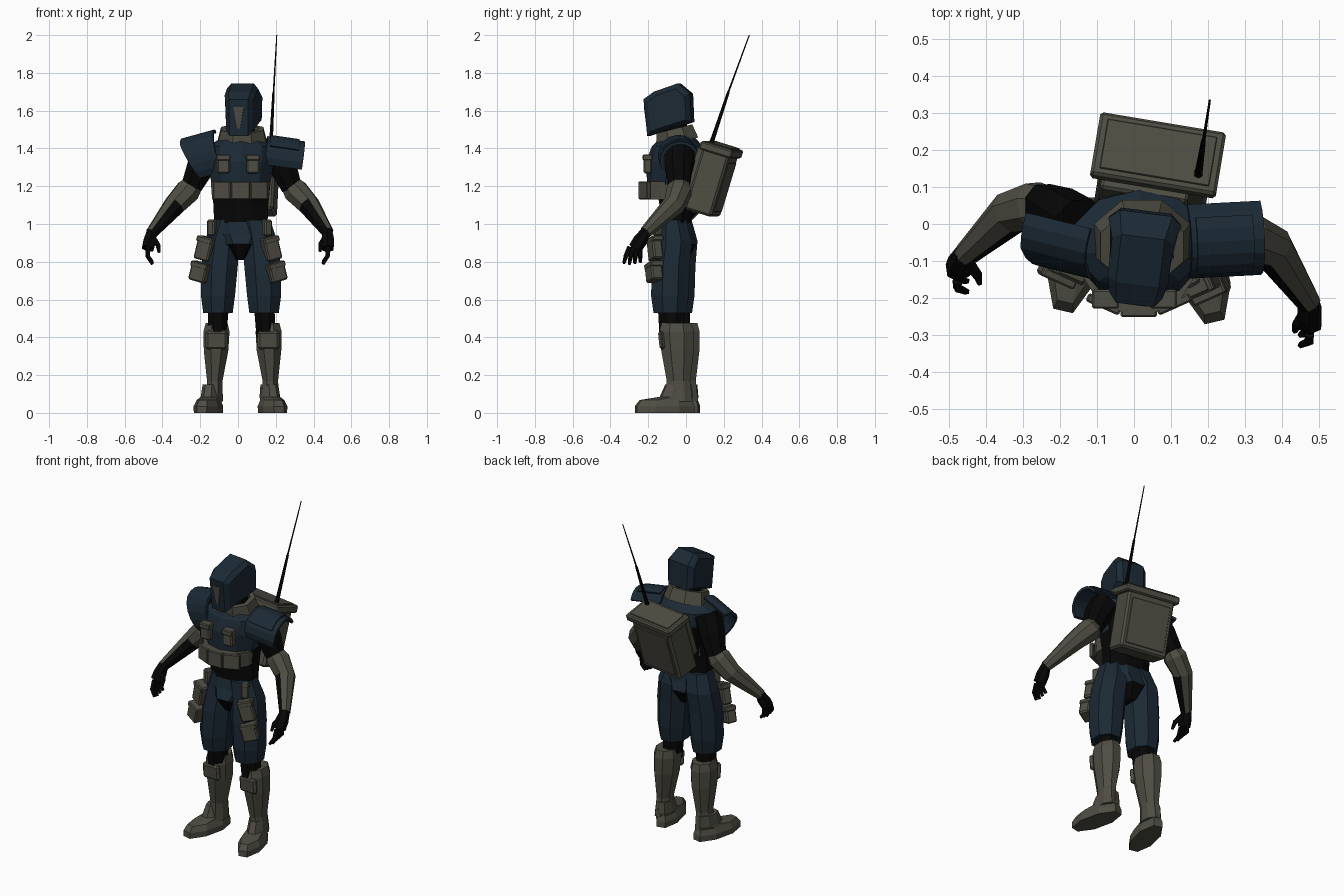
import bpy, bmesh
from math import sin, cos, pi, radians
from mathutils import Vector, Matrix

if "Cube" in bpy.data.objects:
    bpy.data.objects.remove(bpy.data.objects["Cube"])


def material(name, rgb):
    m = bpy.data.materials.new(name)
    m.use_nodes = True
    m.diffuse_color = (*rgb, 1)
    bsdf = m.node_tree.nodes["Principled BSDF"]
    bsdf.inputs["Base Color"].default_value = (*rgb, 1)
    bsdf.inputs["Roughness"].default_value = 0.8
    return m


KHAKI, NAVY, BLACK = 0, 1, 2
MATS = [material("khaki gear", (0.077, 0.074, 0.056)),
        material("navy armour", (0.0112, 0.0225, 0.035)),
        material("black suit", (0.002, 0.002, 0.002))]


def turn(x=0, y=0, z=0, at=(0, 0, 0)):
    rot = [Matrix.Rotation(radians(a), 4, k) for a, k in ((z, 'Z'), (y, 'Y'), (x, 'X'))]
    return Matrix.Translation(at) @ rot[0] @ rot[1] @ rot[2]


def finish(name, bm, mat, matrix=None, rule=None):
    """Turn a bmesh into a flat shaded object; rule(face) may pick a colour per face."""
    if matrix:
        bm.transform(matrix)
    bmesh.ops.recalc_face_normals(bm, faces=bm.faces[:])
    bm.normal_update()
    for f in bm.faces:
        f.material_index = rule(f) if rule else mat
    me = bpy.data.meshes.new(name)
    bm.to_mesh(me)
    bm.free()
    for m in MATS:
        me.materials.append(m)
    ob = bpy.data.objects.new(name, me)
    bpy.context.collection.objects.link(ob)
    return ob


def skin(bm, loops, wrap=False):
    n = len(loops[0])
    pairs = list(zip(loops, loops[1:])) + ([(loops[-1], loops[0])] if wrap else [])
    for a, b in pairs:
        for i in range(n):
            bm.faces.new((a[i], a[(i + 1) % n], b[(i + 1) % n], b[i]))
    if not wrap:
        bm.faces.new(loops[0])
        bm.faces.new(loops[-1])


def loft(name, rings, mat, sides=8, matrix=None, rule=None, wrap=False):
    """Level rings of (x, y, z, half width, half depth)."""
    bm = bmesh.new()
    k = 1 / cos(pi / sides)
    ang = [2 * pi * (i + 0.5) / sides for i in range(sides)]
    loops = [[bm.verts.new((x + rx * k * cos(a), y + ry * k * sin(a), z)) for a in ang]
             for x, y, z, rx, ry in rings]
    skin(bm, loops, wrap=wrap)
    return finish(name, bm, mat, matrix, rule)


def tube(name, path, radii, mat, sides=8, rule=None):
    """Faceted limb following a path."""
    bm = bmesh.new()
    pts = [Vector(p) for p in path]
    loops = []
    for i, (p, r) in enumerate(zip(pts, radii)):
        t = (pts[min(i + 1, len(pts) - 1)] - pts[max(i - 1, 0)]).normalized()
        u = t.cross(Vector((0, 1, 0.1))).normalized()
        v = t.cross(u)
        ang = [2 * pi * (j + 0.5) / sides for j in range(sides)]
        loops.append([bm.verts.new(p + r * (u * cos(a) + v * sin(a))) for a in ang])
    skin(bm, loops)
    return finish(name, bm, mat, rule=rule)


def box(name, at, size, mat, matrix=None, bevel=0.008, rot=(0, 0, 0)):
    bm = bmesh.new()
    bmesh.ops.create_cube(bm, size=1, matrix=turn(*rot, at=at) @ Matrix.Diagonal((*size, 1)))
    bmesh.ops.bevel(bm, geom=bm.edges[:], offset=bevel, segments=1, affect='EDGES')
    return finish(name, bm, mat, matrix)


def shell(name, inner, outer, cut, ry, rz, start, end, matrix, steps=8):
    """Plate bent around the x axis from inner to outer; cut shortens its lower outer edge."""
    bm = bmesh.new()
    rows = []
    for i in range(steps + 1):
        a = radians(start + (end - start) * i / steps)
        edge = outer - cut * max(0, i / steps - 0.4)
        rows.append([bm.verts.new((x, ry * cos(a), rz * sin(a))) for x in (inner, edge)])
    for a, b in zip(rows, rows[1:]):
        bm.faces.new((a[0], a[1], b[1], b[0]))
    ob = finish(name, bm, NAVY, matrix)
    mod = ob.modifiers.new("thickness", 'SOLIDIFY')
    mod.thickness = 0.016
    mod.offset = 0


# helmet: side profile stacked across x, narrower at the front, crown and chin
HEAD = turn(z=-7, at=(0.018, -0.09, 0))
profile = [(-0.11, 1.465), (-0.13, 1.66), (-0.075, 1.70), (0.055, 1.745),
           (0.12, 1.69), (0.127, 1.54)]
bm = bmesh.new()
slices = []
for x, s in ((-0.1, 0.8), (-0.071, 1), (0.071, 1), (0.1, 0.8)):
    slices.append([bm.verts.new((x * (1 - 2.3 * max(0, -y - 0.01)) * (1 - 0.7 * max(0, 1.6 - z))
                                 * (1 - 3 * max(0, z - 1.69)), y * s, 1.6 + (z - 1.6) * s))
                   for y, z in profile])
skin(bm, slices)
finish("helmet", bm, NAVY, HEAD)

# visor: thin tapering plate on the helmet face
bm = bmesh.new()
outline = [(-0.028, 1.62), (0.028, 1.62), (0.007, 1.505), (-0.007, 1.505)]
front, back = [[bm.verts.new((x, -0.11 - 0.1 * (z - 1.465) + d, z)) for x, z in outline]
               for d in (-0.005, 0.004)]
skin(bm, [front, back])
finish("visor", bm, KHAKI, HEAD)

# neck and raised collar
loft("neck", [(0.02, -0.05, 1.40, 0.08, 0.07), (0.02, -0.06, 1.58, 0.06, 0.06)], BLACK)
loft("collar", [(0, 0, -0.045, 0.13, 0.112), (0, 0, 0.03, 0.112, 0.098),
                (0, 0, 0.03, 0.085, 0.075), (0, 0, -0.045, 0.095, 0.08)],
     KHAKI, matrix=turn(x=14, at=(0.022, -0.055, 1.475)), wrap=True)

# torso, chest armour and chest band
loft("torso", [(0.015, -0.055, 0.96, 0.14, 0.08), (0.015, -0.055, 1.1, 0.145, 0.085),
               (0.015, -0.055, 1.25, 0.16, 0.11), (0.015, -0.05, 1.4, 0.18, 0.115),
               (0.015, -0.05, 1.43, 0.12, 0.09)], BLACK)
loft("chest_armour", [(0.015, -0.065, 1.21, 0.155, 0.135), (0.015, -0.055, 1.33, 0.175, 0.147),
                      (0.015, -0.045, 1.41, 0.178, 0.13), (0.018, -0.045, 1.46, 0.1, 0.085)],
     NAVY, sides=10,
     rule=lambda f: BLACK if f.calc_center_median().y > -0.02 and f.calc_center_median().z < 1.33 else NAVY)
loft("chest_band", [(0.013, -0.095, 1.13, 0.15, 0.14), (0.013, -0.095, 1.225, 0.157, 0.145)],
     KHAKI, sides=12, rule=lambda f: BLACK if f.calc_center_median().y > 0.01 else KHAKI)
for i, (x, y, a) in enumerate(((-0.082, -0.217, -24), (0.013, -0.24, 0), (0.108, -0.217, 24))):
    box(f"band_panel_{i + 1}", (x, y, 1.178), (0.098, 0.024, 0.094), KHAKI, rot=(0, 0, a), bevel=0.005)
for side, x in (("right", -0.077), ("left", 0.08)):
    box(side + "_chest_pouch", (x, -0.202, 1.315), (0.068, 0.045, 0.095), KHAKI)
    box(side + "_chest_flap", (x, -0.203, 1.352), (0.073, 0.052, 0.032), KHAKI, bevel=0.005)

# pelvis with dark crotch
loft("pelvis", [(0.015, -0.06, 0.81, 0.03, 0.07), (0.015, -0.06, 0.895, 0.1, 0.116),
                (0.015, -0.055, 0.95, 0.145, 0.095), (0.015, -0.055, 1.02, 0.14, 0.08)],
     NAVY, rule=lambda f: BLACK if f.calc_center_median().z < 0.885 else NAVY)

# legs and boots
for side, s in (("right", -1), ("left", 1)):
    dy = -0.015 * s

    def leg(rows, mid):
        return [(mid + s * x, y + dy, z, rx, ry) for x, y, z, rx, ry in rows]

    loft(side + "_thigh", leg([(0.122, -0.07, 0.53, 0.078, 0.087), (0.122, -0.07, 0.62, 0.09, 0.1),
                               (0.114, -0.065, 0.78, 0.097, 0.1), (0.1, -0.05, 0.91, 0.092, 0.096),
                               (0.075, -0.06, 1.02, 0.08, 0.075)], 0.016), NAVY)
    loft(side + "_knee", leg([(0.13, -0.06, 0.4, 0.05, 0.065), (0.12, -0.065, 0.58, 0.055, 0.07)],
                             0.018), BLACK)
    loft(side + "_boot_shaft", leg([(0.137, -0.035, 0.475, 0.058, 0.08), (0.138, -0.035, 0.43, 0.069, 0.092),
                                    (0.14, -0.03, 0.33, 0.065, 0.086), (0.147, -0.025, 0.17, 0.041, 0.062),
                                    (0.15, -0.02, 0.06, 0.046, 0.07)], 0.024), KHAKI)
    box(side + "_shin_guard", (0.024 + s * 0.138, -0.114 + dy, 0.385), (0.115, 0.03, 0.1), KHAKI,
        rot=(6, 0, 0), bevel=0.013)
    loft(side + "_foot", [(0, -0.075, 0, 0.064, 0.156), (0, -0.075, 0.035, 0.066, 0.156),
                          (0, -0.068, 0.068, 0.052, 0.138), (0, -0.012, 0.085, 0.048, 0.085),
                          (0, 0, 0.15, 0.042, 0.068)], KHAKI,
         matrix=turn(z=s * 13, at=(0.013 + s * 0.153, -0.025 + dy, 0)))

    # hip pouches
    fy = -0.025 if s > 0 else 0.02
    box(side + "_belt_loop", (0.008 + s * 0.143, -0.12 + fy, 0.98), (0.045, 0.05, 0.085), KHAKI, rot=(0, 0, s * 30))
    for part, x, y, z, size in (("upper", 0.176, -0.14, 0.87, (0.085, 0.055, 0.125)),
                                ("lower", 0.202, -0.145, 0.745, (0.092, 0.065, 0.1))):
        spin = (0, -s * 15, s * 24)
        box(f"{side}_{part}_hip_pouch", (s * x, y + fy, z), size, KHAKI, rot=spin)
        box(f"{side}_{part}_hip_flap", (s * (x - 0.008), y + fy, z + size[2] * 0.36),
            (size[0] + 0.006, size[1] + 0.008, 0.03), KHAKI, rot=spin, bevel=0.005)

# arms: upper arm, forearm guard with dark inner strip, hand with fingers
ARMS = {
    "right": (-1, [(-0.15, -0.01, 1.39), (-0.2, 0.025, 1.3), (-0.25, 0.055, 1.19)],
              [(-0.225, 0.05, 1.225), (-0.265, 0.047, 1.175), (-0.335, 0.03, 1.1), (-0.458, -0.085, 0.95)],
              (-0.477, -0.125, 0.87)),
    "left": (1, [(0.19, -0.035, 1.38), (0.24, -0.04, 1.3), (0.285, -0.035, 1.19)],
             [(0.265, -0.035, 1.225), (0.305, -0.035, 1.175), (0.375, -0.065, 1.1), (0.475, -0.215, 0.955)],
             (0.475, -0.27, 0.87)),
}
for side, (s, upper, fore, knuckle) in ARMS.items():
    inner = Vector((-s * 0.65, -0.75, 0))
    tube(side + "_upper_arm", upper, (0.085, 0.078, 0.058), BLACK)
    tube(side + "_forearm", fore, (0.05, 0.07, 0.06, 0.033), KHAKI,
         rule=lambda f: BLACK if f.calc_center_median().z < 1.09 and f.normal.dot(inner) > 0.4 else KHAKI)
    wrist, k = Vector(fore[-1]), Vector(knuckle)
    tube(side + "_palm", [wrist + Vector((0, 0.01, 0.015)), (wrist + k) / 2, k], (0.026, 0.038, 0.036), BLACK, sides=6)
    for i in range(4):
        t = (i - 1.5) * 0.018
        tube(f"{side}_finger_{i + 1}",
             [k + Vector((0, t, 0.01)), k + Vector((0, 1.4 * t - 0.01, -0.04)),
              k + Vector((-s * 0.025, 1.6 * t - 0.015, -0.083 + 0.006 * abs(i - 1)))],
             (0.014, 0.013, 0.009), BLACK, sides=5)
    tube(side + "_thumb", [wrist + Vector((-s * 0.01, -0.02, -0.025)),
                           wrist + Vector((-s * 0.035, -0.055, -0.06)),
                           wrist + Vector((-s * 0.04, -0.075, -0.1))], (0.017, 0.014, 0.008), BLACK, sides=5)

# shoulder plates
shell("right_shoulder_plate", 0.085, -0.1, -0.1, 0.1, 0.13, 76, 225,
      turn(y=-15, z=-14, at=(-0.17, -0.025, 1.345)))
LEFT_PAD = turn(y=8, z=3, at=(0.24, -0.035, 1.345))
shell("left_shoulder_plate", -0.1, 0.1, 0, 0.1, 0.1, 30, 205, LEFT_PAD)
shell("left_shoulder_ridge", -0.085, 0.07, 0, 0.106, 0.108, 60, 150, LEFT_PAD, steps=5)

# backpack, leaning back and slightly turned
PACK = turn(x=-17, z=-9.5, at=(0.066, 0.193, 1.417))
box("backpack_body", (0, 0, -0.205), (0.3, 0.15, 0.34), KHAKI, PACK, 0.012)
box("backpack_lid", (0, 0, -0.025), (0.345, 0.18, 0.045), KHAKI, PACK, 0.008)
box("backpack_lid_panel", (0, 0, 0), (0.3, 0.14, 0.008), KHAKI, PACK, 0.002)
box("backpack_back_panel", (0, 0.075, -0.21), (0.25, 0.01, 0.27), KHAKI, PACK, 0.003)
box("backpack_frame", (-0.02, -0.088, -0.17), (0.24, 0.05, 0.26), KHAKI, PACK)

# antenna
tube("antenna_base", [(0.172, 0.125, 1.4), (0.176, 0.145, 1.46), (0.188, 0.225, 1.7)],
     (0.015, 0.011, 0.007), BLACK, sides=6)
tube("antenna_whip", [(0.188, 0.225, 1.7), (0.205, 0.335, 2.0)], (0.005, 0.003), BLACK, sides=5)
